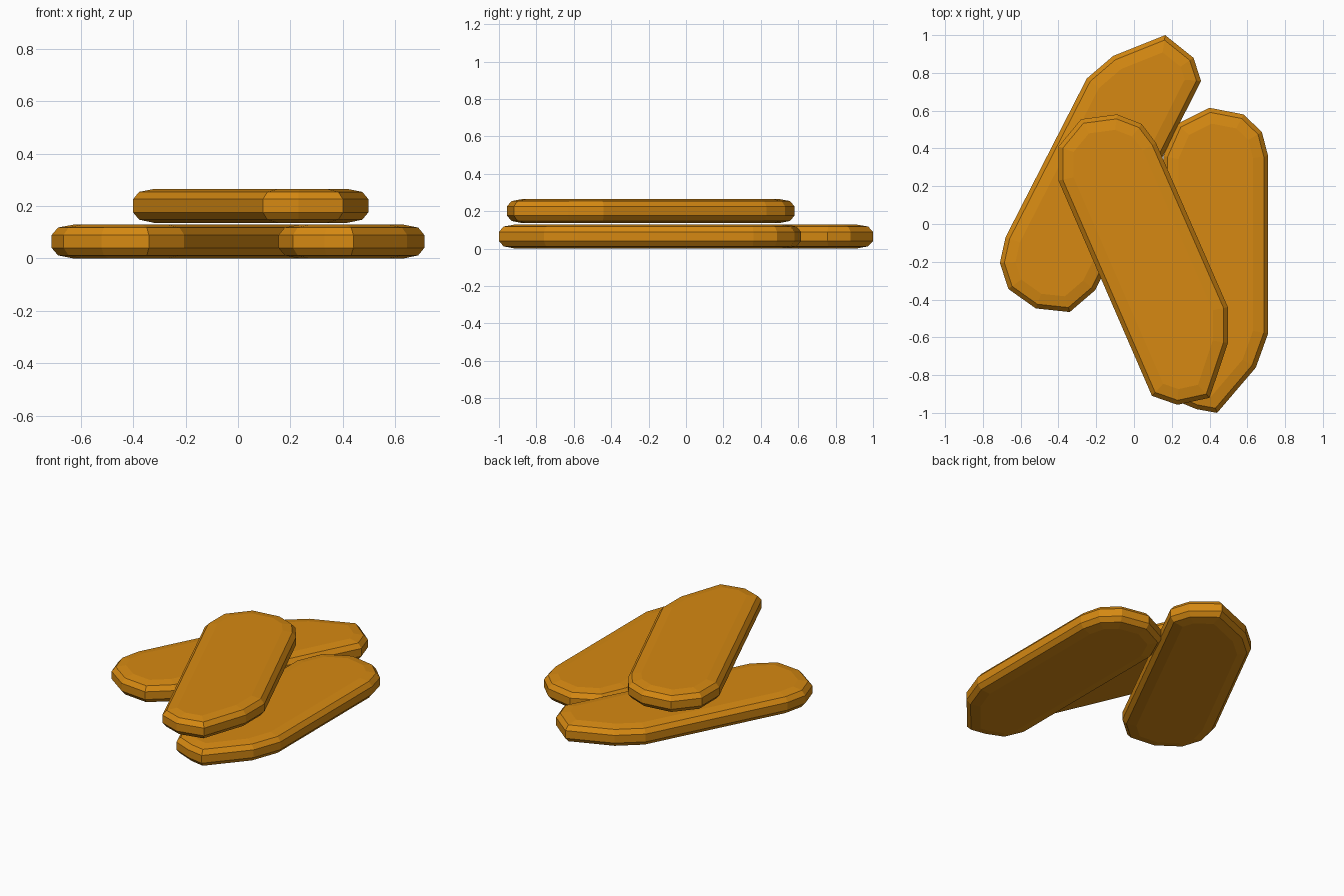
import bpy, bmesh
from mathutils import Vector

if "Cube" in bpy.data.objects:
    bpy.data.objects.remove(bpy.data.objects["Cube"])

mat = bpy.data.materials.new("golden orange")
mat.diffuse_color = (0.67, 0.25, 0.006, 1)
mat.use_nodes = True
mat.node_tree.nodes["Principled BSDF"].inputs["Base Color"].default_value = mat.diffuse_color

# rounded edge profile shared by all slabs: (inset, height)
PROFILE = [(0.08, 0.0), (0.023, 0.012), (0.0, 0.04),
           (0.0, 0.09), (0.023, 0.118), (0.08, 0.129)]


def inset(pts, d):
    """Mitred inward offset of a convex outline."""
    v = [Vector(p) for p in pts]
    n = len(v)
    area = sum(v[i].x * v[(i + 1) % n].y - v[i].y * v[(i + 1) % n].x for i in range(n))
    s = 1 if area > 0 else -1
    out = []
    for i in range(n):
        a = (v[i] - v[i - 1]).normalized()
        b = (v[(i + 1) % n] - v[i]).normalized()
        na, nb = s * Vector((-a.y, a.x)), s * Vector((-b.y, b.x))
        out.append(v[i] + (na + nb) * d / (1 + na.dot(nb)))
    return out


def slab(name, outline, z0):
    bm = bmesh.new()
    rings = [[bm.verts.new((p.x, p.y, z0 + z)) for p in inset(outline, d)]
             for d, z in PROFILE]
    n = len(outline)
    for lo, hi in zip(rings, rings[1:]):
        for i in range(n):
            j = (i + 1) % n
            bm.faces.new((lo[i], lo[j], hi[j], hi[i]))
    bm.faces.new(rings[0])
    bm.faces.new(rings[-1])
    bmesh.ops.recalc_face_normals(bm, faces=bm.faces[:])
    me = bpy.data.meshes.new(name)
    bm.to_mesh(me)
    bm.free()
    me.materials.append(mat)
    ob = bpy.data.objects.new(name, me)
    bpy.context.collection.objects.link(ob)


# lower left slab
slab("left_slab", [(0.165, 1.0), (0.315, 0.88), (0.355, 0.757), (-0.17, -0.28),
                   (-0.205, -0.35), (-0.34, -0.466), (-0.52, -0.447), (-0.665, -0.344),
                   (-0.71, -0.206), (-0.68, -0.07), (-0.25, 0.77), (-0.11, 0.89)], 0)
# lower right slab
slab("right_slab", [(0.40, 0.615), (0.58, 0.58), (0.677, 0.487), (0.71, 0.36),
                    (0.71, -0.58), (0.645, -0.76), (0.44, -1.0), (0.33, -0.98),
                    (0.21, -0.93), (0.155, -0.80), (0.155, 0.36), (0.23, 0.53)], 0)
# slab lying across the top
slab("top_slab", [(-0.09, 0.58), (0.04, 0.53), (0.116, 0.43), (0.497, -0.44),
                  (0.497, -0.63), (0.40, -0.92), (0.23, -0.957), (0.095, -0.91),
                  (-0.40, 0.23), (-0.40, 0.41), (-0.28, 0.555)], 0.136)
